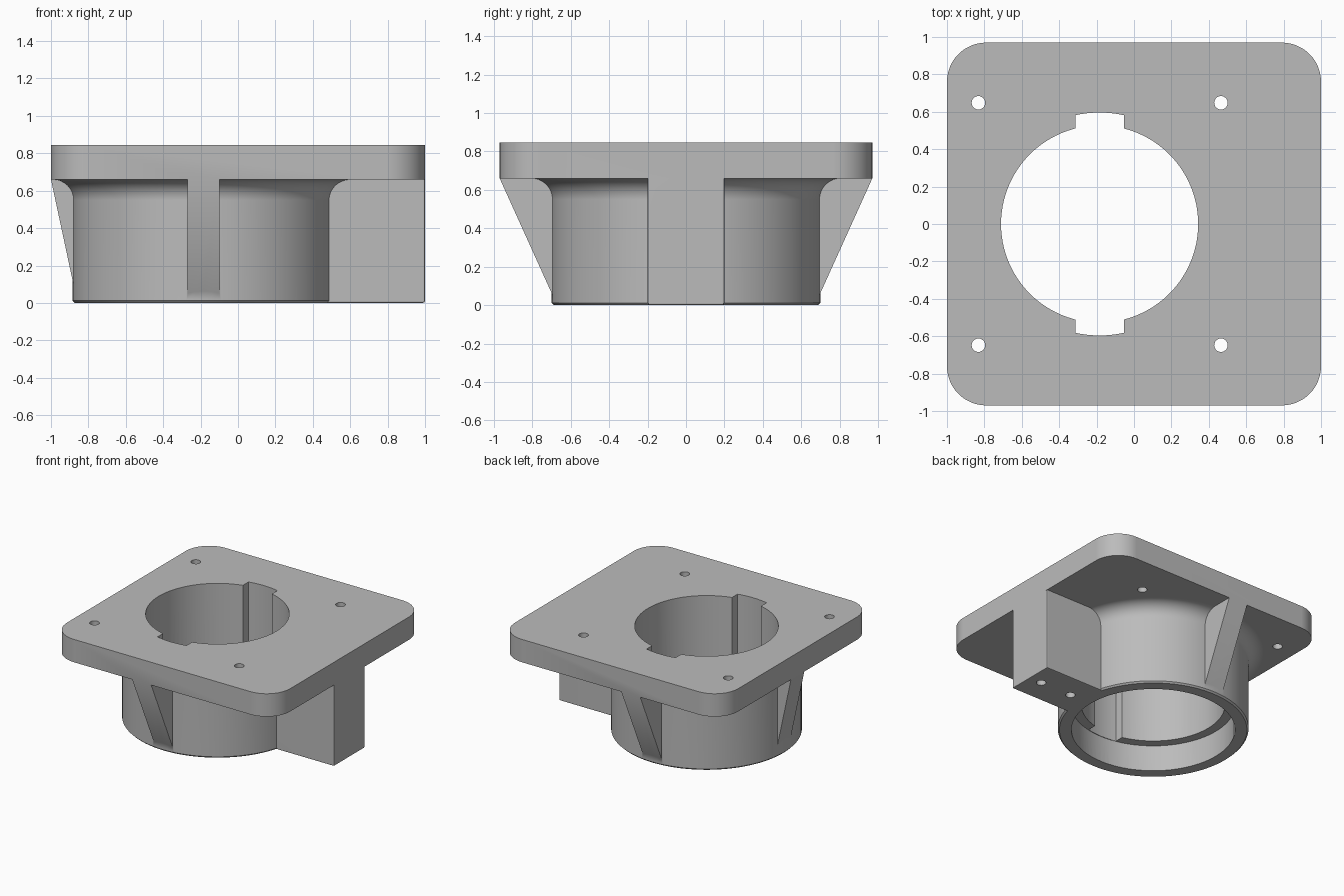
import bpy, bmesh
from math import sin, cos, pi, asin
from mathutils import Matrix

cube = bpy.data.objects.get("Cube")
if cube:
    bpy.data.objects.remove(cube, do_unlink=True)

CX = -0.184                      # axis of the socket
PLATE_Z, TOP = 0.66, 0.845
OUTER, LIP, BORE, SLOT = 0.70, 0.527, 0.60, 0.596
FILLET, EDGE = 0.11, 0.012

grey = bpy.data.materials.new("grey plastic")
grey.use_nodes = True
COLOUR = (0.5, 0.5, 0.5, 1)
grey.diffuse_color = COLOUR
grey.node_tree.nodes["Principled BSDF"].inputs["Base Color"].default_value = COLOUR


def finish(bm, name):
    bmesh.ops.recalc_face_normals(bm, faces=bm.faces)
    mesh = bpy.data.meshes.new(name)
    bm.to_mesh(mesh)
    bm.free()
    mesh.materials.append(grey)
    ob = bpy.data.objects.new(name, mesh)
    bpy.context.collection.objects.link(ob)
    return ob


def prism(name, outline, depth, matrix=Matrix()):
    """Extrude a 2D outline along local z, then place it."""
    bm = bmesh.new()
    face = bm.faces.new([bm.verts.new((x, y, 0)) for x, y in outline])
    new = bmesh.ops.extrude_face_region(bm, geom=[face])["geom"]
    verts = [v for v in new if isinstance(v, bmesh.types.BMVert)]
    bmesh.ops.translate(bm, verts=verts, vec=(0, 0, depth))
    bm.transform(matrix)
    return finish(bm, name)


def arc(cx, cy, r, start, end, steps):
    return [(cx + r * cos(start + (end - start) * i / steps),
             cy + r * sin(start + (end - start) * i / steps)) for i in range(steps + 1)]


def rod(name, x, y, r, z0, z1, sides):
    return prism(name, arc(x, y, r, 0, 2 * pi, sides)[:-1], z1 - z0,
                 Matrix.Translation((0, 0, z0)))


def combine(target, other, operation):
    mod = target.modifiers.new(operation, "BOOLEAN")
    mod.operation, mod.object, mod.solver = operation, other, "EXACT"
    bpy.context.view_layer.objects.active = target
    bpy.ops.object.modifier_apply(modifier=mod.name)
    bpy.data.objects.remove(other, do_unlink=True)


# Rounded flange plate
HX, HY, R = 1.0, 0.97, 0.21
outline = []
for k, (sx, sy) in enumerate([(1, 1), (-1, 1), (-1, -1), (1, -1)]):
    outline += arc(sx * (HX - R), sy * (HY - R), R, k * pi / 2, (k + 1) * pi / 2, 12)
mount = prism("flange_mount", outline, TOP - PLATE_Z, Matrix.Translation((0, 0, PLATE_Z)))

# Socket barrel, flared into the plate by a fillet
profile = [(0, 0), (OUTER - EDGE, 0), (OUTER, EDGE)]
profile += arc(OUTER + FILLET, PLATE_Z - FILLET, FILLET, pi, pi / 2, 8)
profile += [(OUTER + FILLET, PLATE_Z + 0.05), (0, PLATE_Z + 0.05)]
bm = bmesh.new()
pts = [bm.verts.new((x, 0, z)) for x, z in profile]
lines = [bm.edges.new(pair) for pair in zip(pts, pts[1:])]
bmesh.ops.spin(bm, geom=pts + lines, axis=(0, 0, 1), cent=(0, 0, 0),
               angle=2 * pi, steps=96, use_duplicate=False)
bmesh.ops.remove_doubles(bm, verts=bm.verts, dist=1e-5)
bm.transform(Matrix.Translation((CX, 0, 0)))
combine(mount, finish(bm, "barrel"), "UNION")

# Side block with softened lower and outer edges
bm = bmesh.new()
bmesh.ops.create_cube(bm, size=1, matrix=Matrix.Translation((0.65, 0, 0.35))
                      @ Matrix.Diagonal((0.7, 0.4, 0.7, 1)))
soft = [e for e in bm.edges
        if all(v.co.x > 0.9 for v in e.verts) and not all(v.co.z > 0.5 for v in e.verts)
        or all(v.co.z < 0.1 for v in e.verts) and any(v.co.x > 0.9 for v in e.verts)]
bmesh.ops.bevel(bm, geom=soft, offset=EDGE, segments=2, profile=0.5, affect="EDGES")
combine(mount, finish(bm, "side_block"), "UNION")

# Triangular ribs: front, back and right; local x points away from the barrel
RIB = 0.17
for angle, reach, foot in [(-pi / 2, HY, 0.05), (pi / 2, HY, 0.05), (pi, HX + CX, 0.09)]:
    side = [(0.62, foot), (OUTER - 0.006, foot), (reach, PLATE_Z),
            (reach - 0.02, PLATE_Z + 0.03), (0.62, PLATE_Z + 0.03)]
    place = (Matrix.Translation((CX, 0, 0)) @ Matrix.Rotation(angle, 4, "Z")
             @ Matrix.Translation((0, RIB / 2, 0)) @ Matrix.Rotation(pi / 2, 4, "X"))
    combine(mount, prism("rib", side, RIB, place), "UNION")

# Bore: narrow lip above, wider recess below, two opposite key slots
combine(mount, rod("lip_bore", CX, 0, LIP, -0.1, 1, 96), "DIFFERENCE")
combine(mount, rod("lower_recess", CX, 0, BORE, -0.1, 0.21, 96), "DIFFERENCE")
half = asin(0.13 / SLOT)
keys = (arc(CX, 0, SLOT, pi / 2 - half, pi / 2 + half, 8)
        + arc(CX, 0, SLOT, -pi / 2 - half, -pi / 2 + half, 8))
combine(mount, prism("key_slots", keys, 0.9, Matrix.Translation((0, 0, 0.15))), "DIFFERENCE")

# Screw holes through the plate and blind holes under the block
for x in (-0.832, 0.465):
    for y in (-0.648, 0.648):
        combine(mount, rod("screw_hole", x, y, 0.036, 0.4, 1, 24), "DIFFERENCE")
for x in (0.61, 0.89):
    combine(mount, rod("block_hole", x, 0, 0.036, -0.1, 0.3, 24), "DIFFERENCE")

# Smooth curved walls, crisp edges
bpy.ops.object.select_all(action="DESELECT")
mount.select_set(True)
bpy.context.view_layer.objects.active = mount
bpy.ops.object.shade_smooth_by_angle(angle=0.5)
weighted = mount.modifiers.new("weighted_normals", "WEIGHTED_NORMAL")
weighted.keep_sharp = True
